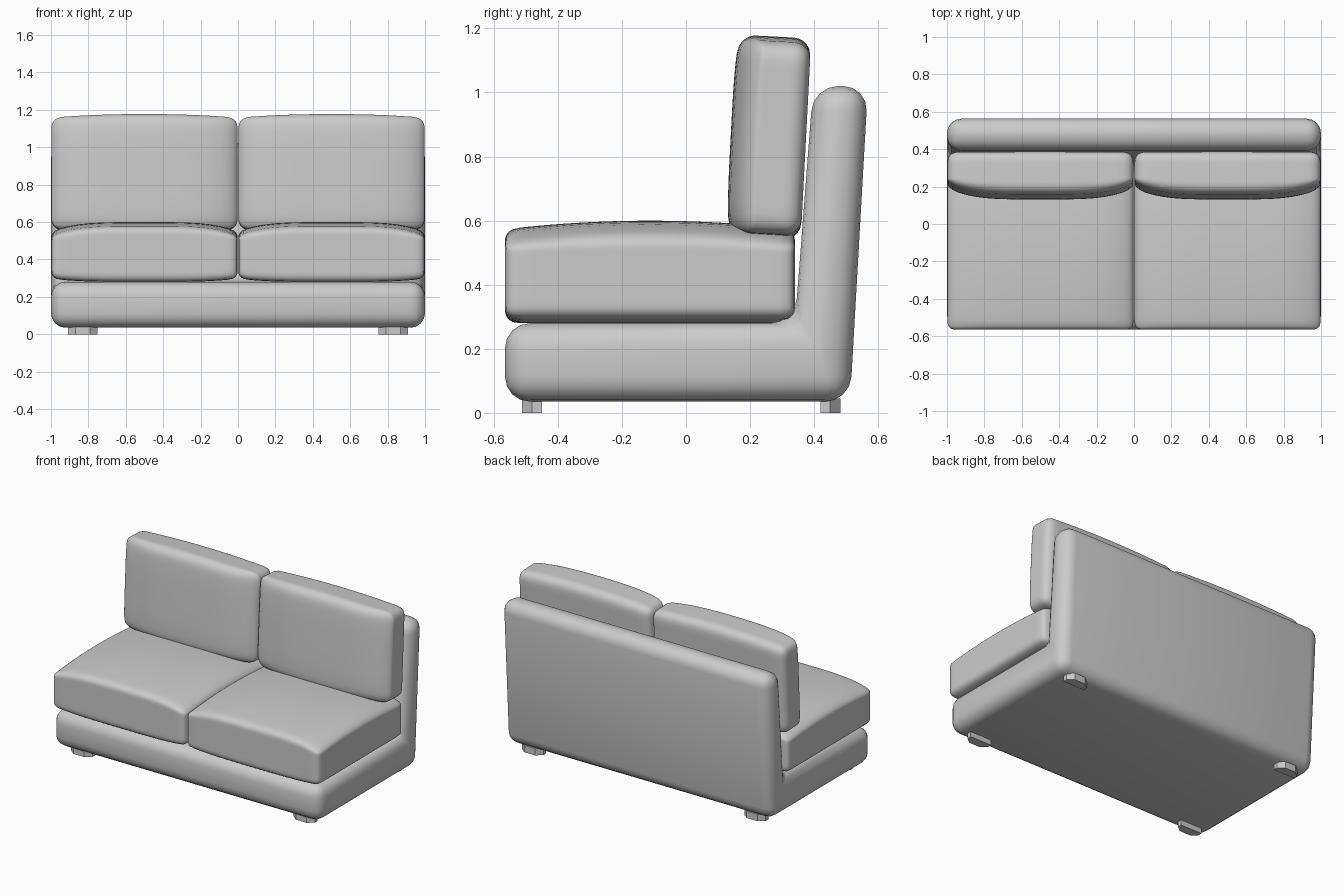
import bpy, bmesh, math
from mathutils import Vector, Matrix

cube = bpy.data.objects.get("Cube")
if cube:
    bpy.data.objects.remove(cube)


def material(name, rgb):
    m = bpy.data.materials.new(name)
    m.use_nodes = True
    m.diffuse_color = (*rgb, 1)
    m.node_tree.nodes["Principled BSDF"].inputs["Base Color"].default_value = (*rgb, 1)
    return m


fabric = material("grey fabric", (0.6, 0.6, 0.6))


def finish(bm, name, angle=None):
    bmesh.ops.recalc_face_normals(bm, faces=bm.faces)
    mesh = bpy.data.meshes.new(name)
    bm.to_mesh(mesh)
    bm.free()
    obj = bpy.data.objects.new(name, mesh)
    bpy.context.collection.objects.link(obj)
    mesh.materials.append(fabric)
    if angle:
        bpy.ops.object.select_all(action="DESELECT")
        obj.select_set(True)
        bpy.context.view_layer.objects.active = obj
        bpy.ops.object.shade_smooth_by_angle(angle=math.radians(angle))
    return obj


def extrude(points, offset):
    bm = bmesh.new()
    face = bm.faces.new([bm.verts.new(p) for p in points])
    new = bmesh.ops.extrude_face_region(bm, geom=[face])["geom"]
    bmesh.ops.translate(bm, vec=offset, verts=[v for v in new if isinstance(v, bmesh.types.BMVert)])
    return bm


def cushion(name, size, radius, puff, matrix):
    """Rounded box with a fine grid, swollen by puff(point, u, v, w)."""
    bm = bmesh.new()
    bmesh.ops.create_cube(bm, size=2)
    bmesh.ops.subdivide_edges(bm, edges=bm.edges, cuts=19, use_grid_fill=True)
    half = Vector(size) / 2
    for v in bm.verts:
        unit = [math.sin(c * math.pi / 2) for c in v.co]
        p = Vector([a * h for a, h in zip(unit, half)])
        core = Vector([max(r - h, min(h - r, c)) for c, h, r in zip(p, half, [radius] * 3)])
        p = core + (p - core).normalized() * radius
        v.co = puff(p, *[c / h for c, h in zip(p, half)])
    bm.transform(matrix)
    return finish(bm, name, 60)


# Frame: L-shaped section with softly rounded edges
section = [(-0.565, 0.035), (0.512, 0.035), (0.568, 1.02), (0.397, 1.02), (0.34, 0.28), (-0.565, 0.28)]
bm = extrude([(-1, y, z) for y, z in section], (2, 0, 0))
bmesh.ops.bevel(bm, geom=bm.edges[:], offset=0.078, segments=4, profile=0.5, affect="EDGES")
finish(bm, "sofa_frame", 50)


def puff_seat(p, u, v, w):
    crown = 0.05 * u ** 4 + 0.027 * v * v
    drop = crown if w > 0 else -0.018 * u ** 4
    return p - Vector((0, 0, drop * abs(w)))


def puff_back(p, u, v, w):
    if v < 0:
        p.y += (0.06 * u ** 4 + 0.012 * w ** 4) * -v
    p.z -= 0.018 * u * u * w
    return p


for side, label in ((1, "left"), (-1, "right")):
    # Seat and back cushions
    cushion(label + "_seat_cushion", (0.996, 0.905, 0.32), 0.04, puff_seat,
            Matrix.Translation((side * 0.5, -0.1125, 0.44)))
    cushion(label + "_back_cushion", (0.996, 0.235, 0.63), 0.055, puff_back,
            Matrix.Translation((side * 0.5, 0.257, 0.86)) @ Matrix.Rotation(math.radians(-3), 4, "X"))
    # Feet: short plates with chamfered outer corners
    for end, y, where in ((-1, 0.45, "front"), (1, 0.42, "rear")):
        plan = [(0.75, 0), (0.91, 0), (0.91, 0.03), (0.87, 0.062), (0.79, 0.062), (0.75, 0.03)]
        bm = extrude([(side * a, end * (y + b), 0) for a, b in plan], (0, 0, 0.045))
        finish(bm, label + "_" + where + "_foot")
